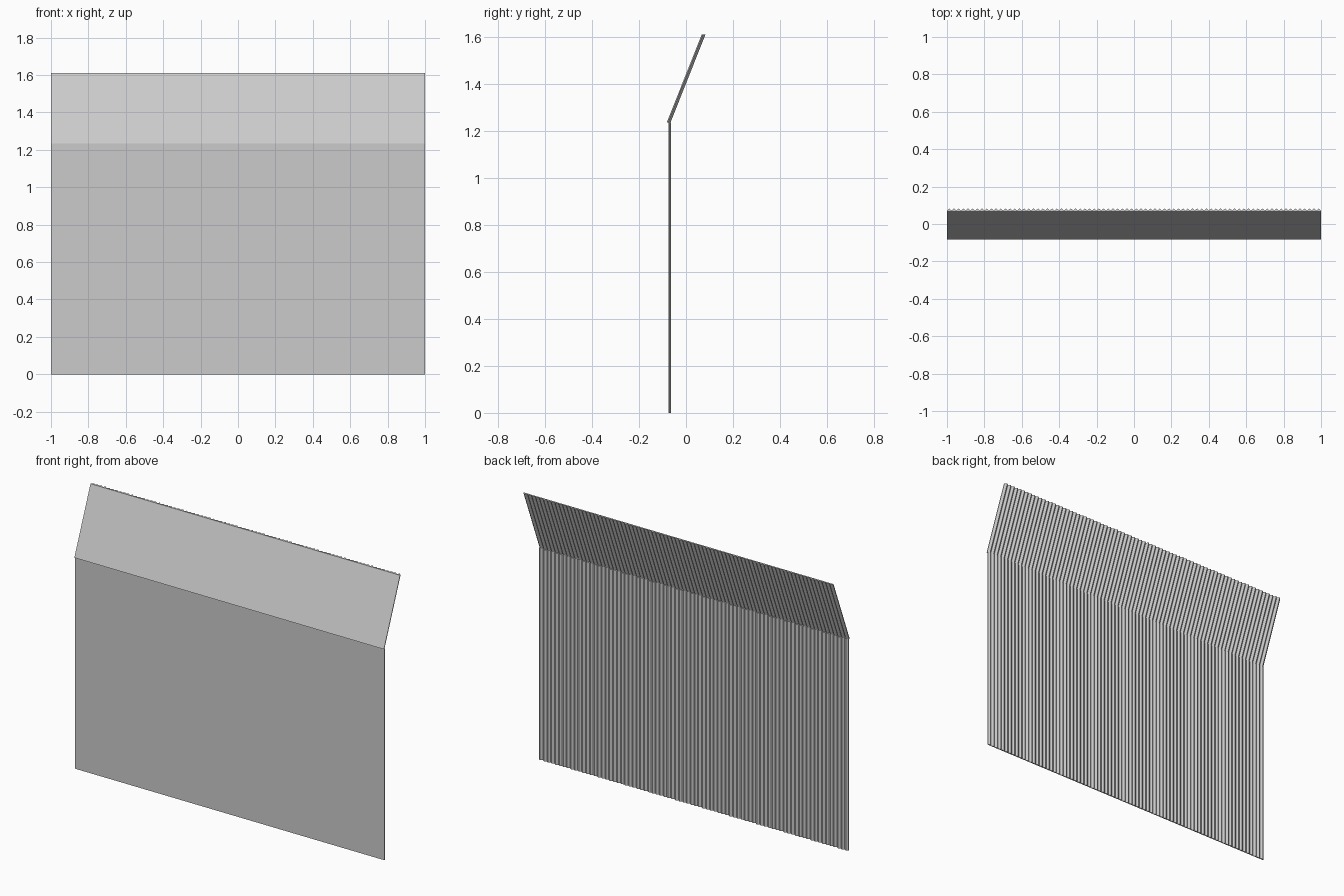
import bpy, bmesh
from mathutils import Vector

if "Cube" in bpy.data.objects:
    bpy.data.objects.remove(bpy.data.objects["Cube"])

RIDGES = 80      # small triangular ribs on the back
WIDTH = 2.0


def ribbed_panel(name, bottom, top, base, rib):
    """Flat-fronted panel with a ribbed back; base and rib are y thicknesses."""
    outline = [(-WIDTH / 2, 0.0)]
    pitch = WIDTH / RIDGES
    for i in range(RIDGES):
        x = -WIDTH / 2 + i * pitch
        outline += [(x, base), (x + pitch / 2, base + rib)]
    outline += [(WIDTH / 2, base), (WIDTH / 2, 0.0)]

    bm = bmesh.new()
    rings = [[bm.verts.new((x, y0 + y, z0)) for x, y in outline]
             for y0, z0 in (bottom, top)]
    n = len(outline)
    for i in range(n):
        j = (i + 1) % n
        bm.faces.new((rings[0][i], rings[0][j], rings[1][j], rings[1][i]))
    for ring in rings:
        bm.faces.new(ring)
    bmesh.ops.recalc_face_normals(bm, faces=bm.faces)
    mesh = bpy.data.meshes.new(name)
    bm.to_mesh(mesh)
    bm.free()
    ob = bpy.data.objects.new(name, mesh)
    bpy.context.collection.objects.link(ob)
    return ob


# Upright wall, and the sloped panel leaning back above it
ribbed_panel("wall_panel", (-0.075, 0.0), (-0.075, 1.235), 0.003, 0.008)
ribbed_panel("sloped_panel", (-0.082, 1.235), (0.067, 1.61), 0.005, 0.011)
